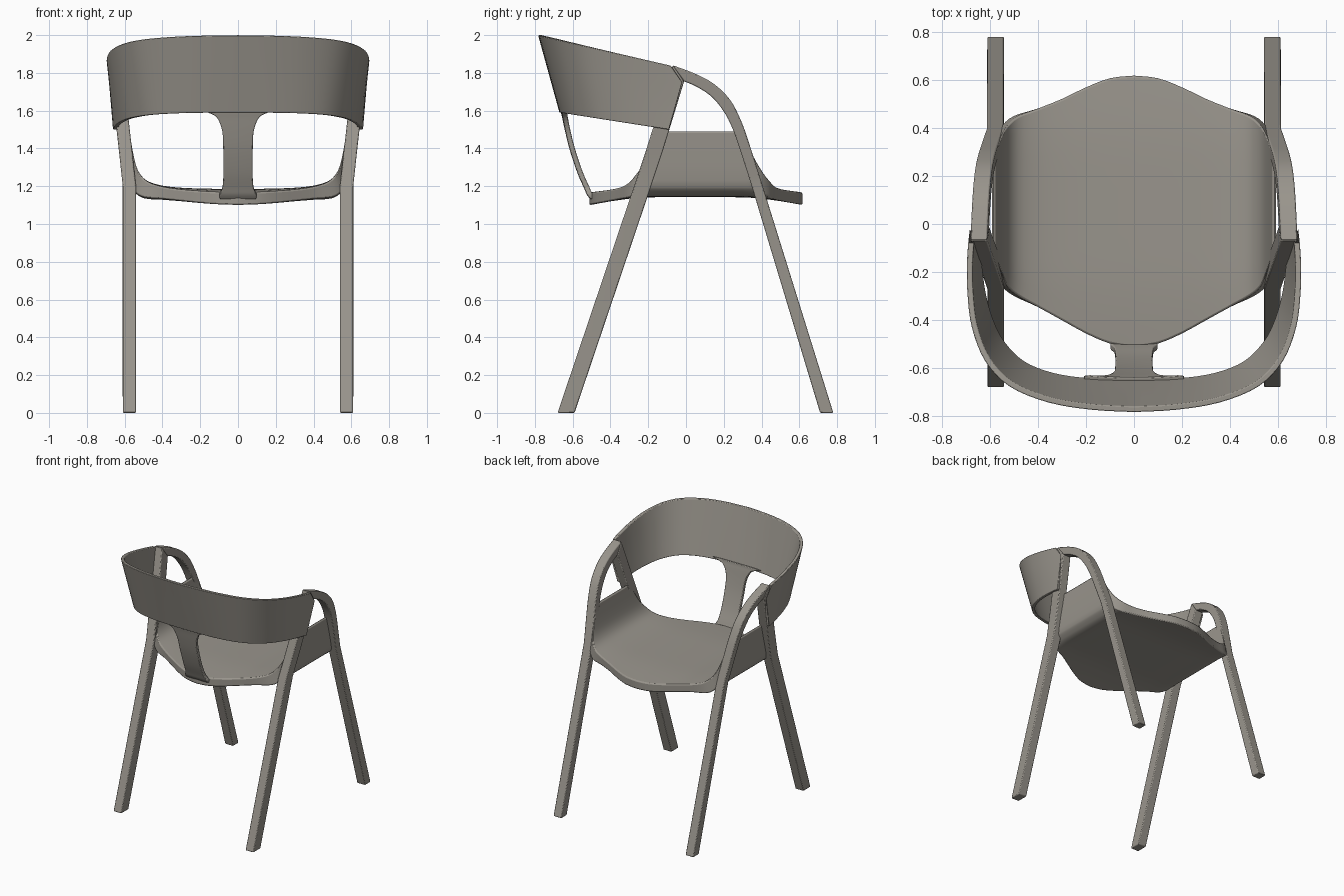
import bpy, bmesh, math
from mathutils import Vector

if "Cube" in bpy.data.objects:
    bpy.data.objects.remove(bpy.data.objects["Cube"])

mat = bpy.data.materials.new("warm grey")
mat.diffuse_color = (0.32, 0.30, 0.265, 1)
mat.use_nodes = True
mat.node_tree.nodes["Principled BSDF"].inputs["Base Color"].default_value = mat.diffuse_color


def spline(pts, n=4):
    """Catmull-Rom through tuples of any length."""
    out = []
    for i in range(len(pts) - 1):
        a, b = pts[max(i - 1, 0)], pts[i]
        c, d = pts[i + 1], pts[min(i + 2, len(pts) - 1)]
        for k in range(n):
            t = k / n
            out.append(tuple(
                0.5 * (2 * q + (r - p) * t + (2 * p - 5 * q + 4 * r - s) * t * t
                       + (3 * q - p - 3 * r + s) * t ** 3)
                for p, q, r, s in zip(a, b, c, d)))
    return out + [tuple(pts[-1])]


def both_sides(pts, x_slots):
    """Extend a half list starting at x=0 with its mirror image."""
    left = [tuple(-v if i in x_slots else v for i, v in enumerate(p)) for p in pts[:0:-1]]
    return left + list(pts)


def loft(name, rings, bevel=0.006):
    bm = bmesh.new()
    vs = [[bm.verts.new(p) for p in r] for r in rings]
    n = len(rings[0])
    for a, b in zip(vs, vs[1:]):
        for i in range(n):
            j = (i + 1) % n
            bm.faces.new((a[i], a[j], b[j], b[i]))
    bm.faces.new(vs[0])
    bm.faces.new(vs[-1])
    bmesh.ops.recalc_face_normals(bm, faces=bm.faces)
    me = bpy.data.meshes.new(name)
    bm.to_mesh(me)
    bm.free()
    me.materials.append(mat)
    ob = bpy.data.objects.new(name, me)
    bpy.context.collection.objects.link(ob)
    bpy.ops.object.select_all(action='DESELECT')
    ob.select_set(True)
    bpy.context.view_layer.objects.active = ob
    bpy.ops.object.shade_smooth_by_angle(angle=math.radians(35))
    m = ob.modifiers.new("soft edges", 'BEVEL')
    m.width, m.segments = bevel, 2
    m.limit_method, m.angle_limit = 'ANGLE', math.radians(40)
    return ob


# Legs and arms: outer and inner edge as (y, z, y, z)
back_leg = [(-.68, 0, -.59, 0), (-.275, 1.2, -.185, 1.2), (-.215, 1.38, -.125, 1.38),
            (-.07, 1.84, -.01, 1.755)]
arm = spline([(-.07, 1.84, -.01, 1.755), (.05, 1.795, .06, 1.725), (.15, 1.74, .14, 1.67),
              (.235, 1.655, .20, 1.595), (.29, 1.55, .24, 1.52), (.33, 1.44, .277, 1.42),
              (.40, 1.22, .345, 1.21)])
front_leg = [(.78, 0, .71, 0)]


def leg_x(z):
    return .575 + .11 * max(0, z - 1.2)


for side, label in ((1, "right"), (-1, "left")):
    def section(p, side=side):
        yo, zo, yi, zi = p
        return [(side * (leg_x(z) + d), y, z) for y, z, d in
                ((yo, zo, -.035), (yo, zo, .035), (yi, zi, .035), (yi, zi, -.035))]
    loft("back_leg_" + label, [section(p) for p in back_leg])
    loft("arm_and_front_leg_" + label, [section(p) for p in arm + front_leg])

# Seat shell: x and z of upper face, x and z of lower face, back y, front y
seat = spline([
    (0, 1.185, 0, 1.142, -.512, .617), (.1, 1.186, .1, 1.142, -.497, .606),
    (.2, 1.188, .2, 1.142, -.455, .568), (.3, 1.192, .3, 1.143, -.40, .52),
    (.4, 1.203, .4, 1.145, -.345, .48), (.48, 1.228, .5, 1.148, -.30, .45),
    (.525, 1.275, .55, 1.175, -.26, .41), (.55, 1.35, .575, 1.23, -.20, .365),
    (.575, 1.49, .592, 1.49, -.13, .295)], 3)


def droop(y):
    t = max((y - .3) / .32, (-.2 - y) / .31, 0)
    return min(t, 1) ** 1.5


rings = []
for xt, zt, xb, zb, y0, y1 in both_sides(seat, (0, 2)):
    low = max(0, min(1, (1.3 - zt) / .08))
    ys = [y0 + (y1 - y0) * k / 12 for k in range(13)]
    top = [(xt, y, zt - .018 * droop(y) * low) for y in ys]
    under = [(xb, y, zb - .042 * droop(y) * low) for y in ys]
    rings.append(top + under[::-1])
loft("seat", rings, .01)

# Backrest: plan curve of top edge, then of bottom edge
rest = both_sides(spline([
    (0, -.783, 0, -.67), (.18, -.773, .18, -.665), (.36, -.742, .34, -.642),
    (.52, -.675, .47, -.59), (.62, -.57, .56, -.50), (.675, -.43, .61, -.40),
    (.693, -.29, .64, -.29), (.695, -.17, .655, -.18), (.69, -.08, .662, -.09)]), (0, 2))
rings = []
for i, (xt, yt, xb, yb) in enumerate(rest):
    a, b = rest[max(i - 1, 0)], rest[min(i + 1, len(rest) - 1)]
    nrm = Vector((a[1] - b[1], b[0] - a[0], 0)).normalized()
    zt, zb = 1.82 - .229 * yt, 1.486 - .155 * yb
    end = max(0, min(1, (yt + .17) / .09))
    outer = []
    for t in (0, .25, .5, .74, 1):
        # the free end comes to a blunt point where it meets the arm
        bump = .064 * end * min(t / .74, (1 - t) / .26)
        outer.append(Vector((xb + (xt - xb) * t, yb + (yt - yb) * t + bump, zb + (zt - zb) * t)))
    rings.append(outer + [p + nrm * .024 for p in outer[::-1]])
loft("backrest", rings, .004)

# Back stem: y, z, half width
stem = spline([(-.664, 1.605, .21), (-.661, 1.585, .15), (-.655, 1.56, .11), (-.64, 1.49, .083),
               (-.615, 1.39, .078), (-.575, 1.27, .077), (-.54, 1.19, .082),
               (-.525, 1.155, .098), (-.505, 1.13, .095)], 3)
rings = []
for y, z, w in stem:
    xs = [w * k / 3 for k in range(-3, 4)]
    rings.append([(x, y + .25 * x * x, z) for x in xs]
                 + [(x, y + .25 * x * x + .026, z + .008) for x in xs[::-1]])
loft("back_stem", rings, .005)
